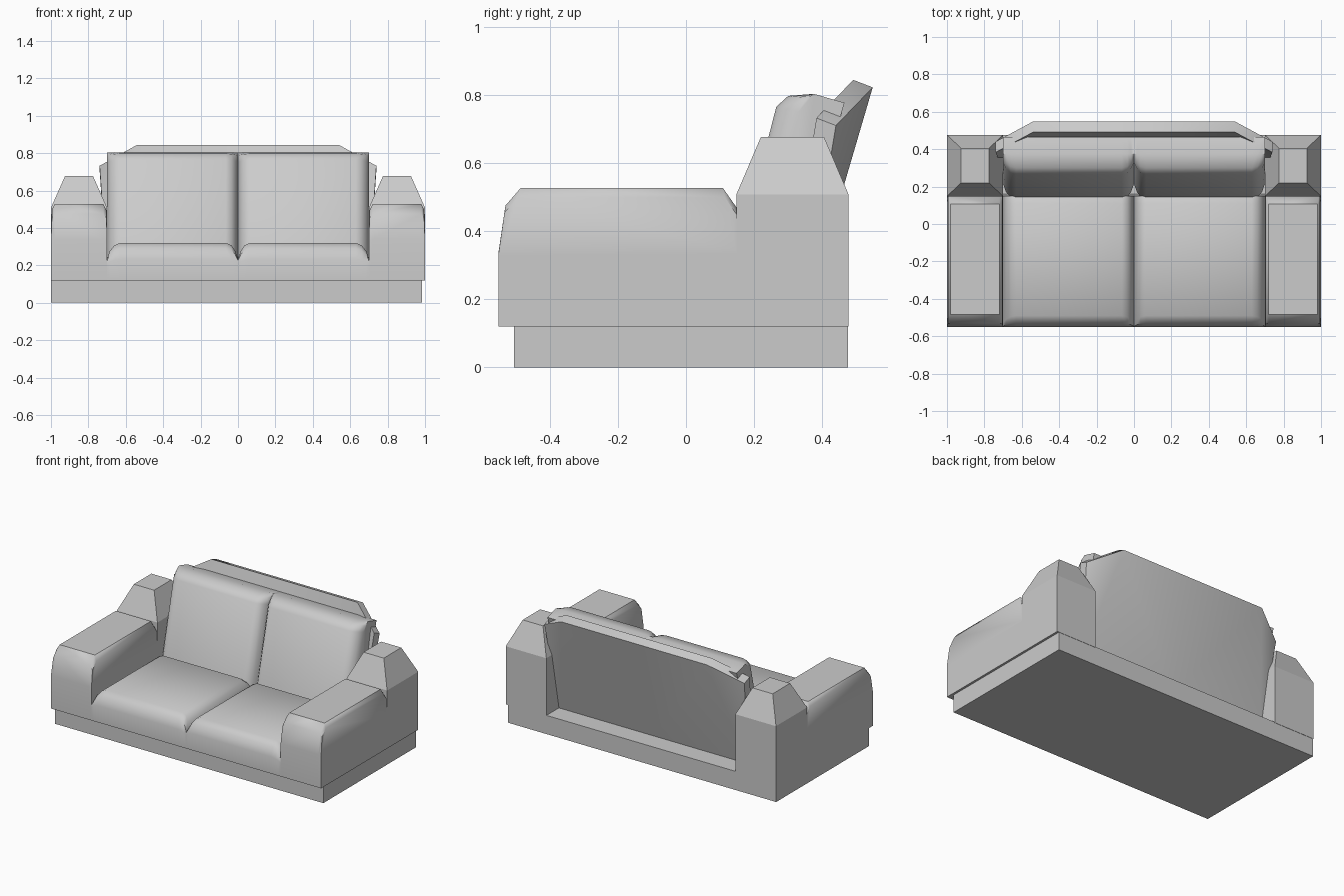
import bpy, bmesh, math

if "Cube" in bpy.data.objects:
    bpy.data.objects.remove(bpy.data.objects["Cube"])


def finish(name, bm, smooth=True, mirror=True):
    bmesh.ops.recalc_face_normals(bm, faces=bm.faces)
    me = bpy.data.meshes.new(name)
    bm.to_mesh(me)
    bm.free()
    if smooth:
        me.polygons.foreach_set("use_smooth", [True] * len(me.polygons))
        me.set_sharp_from_angle(angle=math.radians(45))
    ob = bpy.data.objects.new(name, me)
    bpy.context.collection.objects.link(ob)
    if mirror:
        ob.modifiers.new("Mirror", 'MIRROR').use_mirror_merge = False
    return ob


def bridge(rings, bm):
    """Skin closed rings of points and cap both ends."""
    vs = [[bm.verts.new(p) for p in r] for r in rings]
    n = len(vs[0])
    for a, b in zip(vs, vs[1:]):
        for i in range(n):
            j = (i + 1) % n
            bm.faces.new((a[i], a[j], b[j], b[i]))
    bm.faces.new(vs[0])
    bm.faces.new(vs[-1])


def padded(name, edge, full, stations):
    """Loft a y-z profile along x, blending edge -> full by each station's factor."""
    bm = bmesh.new()
    bridge([[(x, e[0] + (f[0] - e[0]) * t, e[1] + (f[1] - e[1]) * t)
             for e, f in zip(edge, full)] for x, t in stations], bm)
    return finish(name, bm)


def rect(x0, x1, y0, y1, z):
    return [(x0, y0, z), (x1, y0, z), (x1, y1, z), (x0, y1, z)]


# Plinth
bm = bmesh.new()
bridge([rect(-1, 0.985, -0.505, 0.475, 0), rect(-1, 0.985, -0.505, 0.475, 0.125)], bm)
finish("plinth", bm, smooth=False, mirror=False)

# Arms
padded("arm",
       [(-.55, .12), (-.55, .33), (-.55, .335), (-.545, .34), (.148, .34), (.148, .335), (.148, .12)],
       [(-.55, .12), (-.55, .34), (-.53, .475), (-.485, .527), (.108, .527), (.148, .47), (.148, .12)],
       [(.70, 0), (.703, .82), (.72, 1), (.98, 1), (.995, .85), (1.0, 0)])

# Tapered posts behind the arms
bm = bmesh.new()
bridge([rect(.70, 1, .148, .477, .12), rect(.70, 1, .148, .477, .508),
        rect(.775, .925, .22, .405, .677)], bm)
finish("rear_post", bm, smooth=False)

# Seat cushions, flush with the front
pillow = [(0, 0), (.015, .5), (.035, .85), (.065, 1), (.63, 1), (.66, .85), (.685, .5), (.70, 0)]
padded("seat_cushion",
       [(-.55, .12), (-.55, .21), (-.547, .225), (-.53, .235), (.11, .235), (.15, .23), (.16, .12)],
       [(-.55, .12), (-.55, .232), (-.53, .29), (-.49, .32), (.11, .32), (.15, .29), (.16, .12)],
       pillow)

# Leaning back cushions
padded("back_cushion",
       [(.215, .24), (.33, .75), (.35, .785), (.375, .803), (.465, .777), (.315, .24)],
       [(.13, .24), (.265, .765), (.30, .797), (.375, .803), (.465, .777), (.315, .24)],
       pillow)

# Raked rear panel: flat centre with corners folded forward
back = [(0, .343, .123), (.70, .343, .123), (.74, .44, .71), (.54, .548, .822), (0, .548, .822)]
bm = bmesh.new()
layers = [[bm.verts.new((x, y + dy, z + dz)) for x, y, z in back]
          for dy, dz in ((0, 0), (-.057, .022))]
for v in layers:
    bm.faces.new((v[0], v[1], v[3], v[4]))
    bm.faces.new((v[1], v[2], v[3]))
a, b = layers
for i in range(4):
    bm.faces.new((a[i], a[i + 1], b[i + 1], b[i]))
finish("rear_panel", bm)
bpy.data.objects["rear_panel"].modifiers["Mirror"].use_mirror_merge = True
